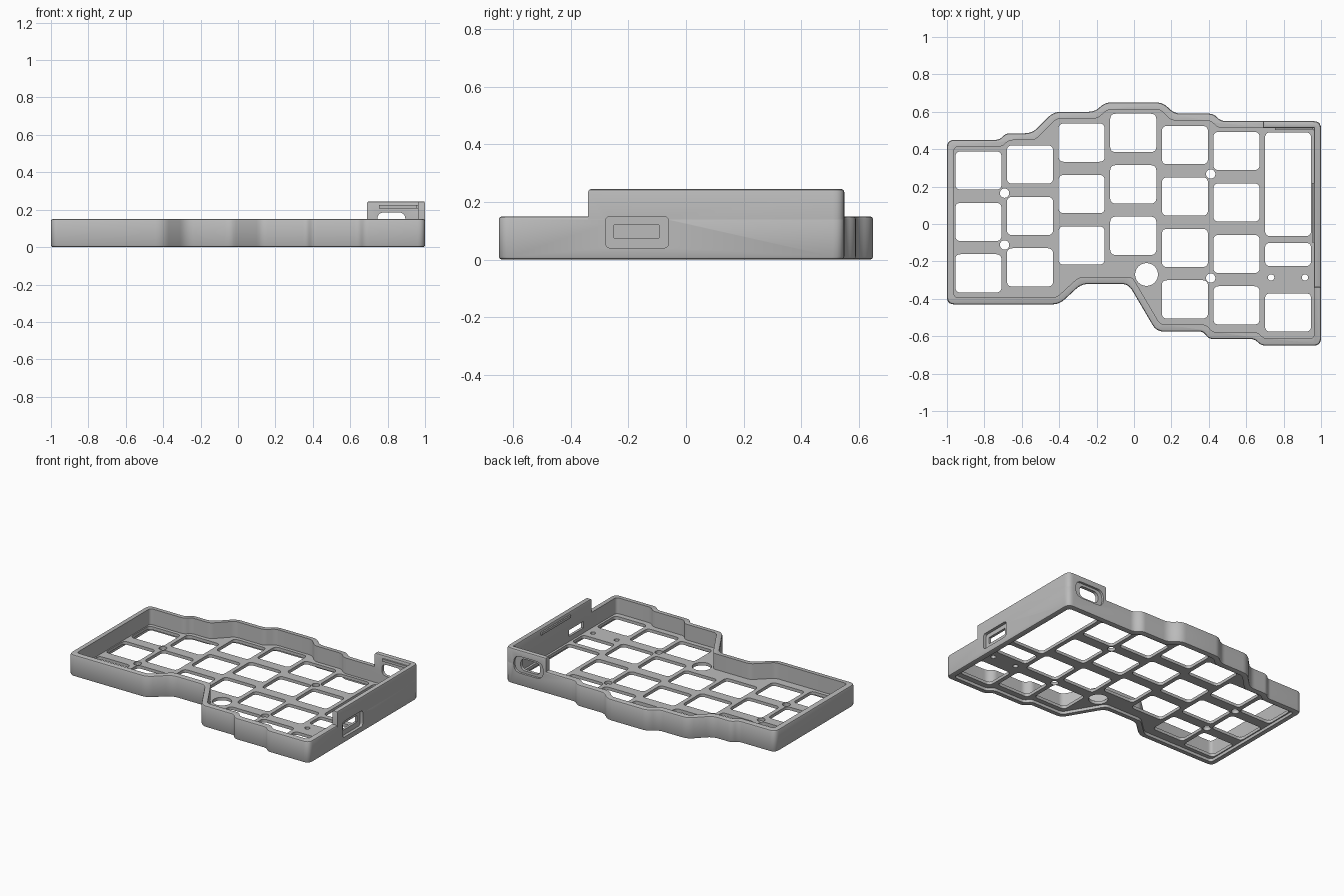
import bpy, bmesh, math
from mathutils import Vector, Matrix

cube = bpy.data.objects.get("Cube")
if cube:
    bpy.data.objects.remove(cube, do_unlink=True)

grey = bpy.data.materials.new("case_grey")
grey.use_nodes = True
grey.diffuse_color = (0.5, 0.5, 0.5, 1)
grey.node_tree.nodes["Principled BSDF"].inputs["Base Color"].default_value = (0.5, 0.5, 0.5, 1)

WALL, RIM, TALL = 0.037, 0.15, 0.245
PLATE_BOTTOM, PLATE_TOP = 0.02, 0.041


def offset(pts, d):
    """Move a clockwise outline inwards by d with mitred corners."""
    out = []
    for i, p in enumerate(pts):
        p = Vector(p)
        a = (p - Vector(pts[i - 1])).normalized()
        b = (Vector(pts[(i + 1) % len(pts)]) - p).normalized()
        na, nb = Vector((a.y, -a.x)), Vector((b.y, -b.x))
        out.append(p + (na + nb) * (d / (1 + na.dot(nb))))
    return out


def rounded(pts, r, steps=5):
    """Replace each corner by a short curve."""
    out = []
    for i, p in enumerate(pts):
        p = Vector(p)
        u, v = Vector(pts[i - 1]) - p, Vector(pts[(i + 1) % len(pts)]) - p
        k = min(r, 0.45 * u.length, 0.45 * v.length)
        a, b = p + u.normalized() * k, p + v.normalized() * k
        for s in range(steps + 1):
            t = s / steps
            out.append(a * (1 - t) ** 2 + p * (2 * t * (1 - t)) + b * t ** 2)
    return out


def rect(cx, cy, w, h):
    x, y = w / 2, h / 2
    return [(cx - x, cy + y), (cx + x, cy + y), (cx + x, cy - y), (cx - x, cy - y)]


def circle(cx, cy, r, n=32):
    return [(cx + r * math.cos(math.tau * i / n), cy - r * math.sin(math.tau * i / n)) for i in range(n)]


def loft(bm, layers, matrix=None):
    """Closed solid through (height, outline) layers of equal point count."""
    rings = [[bm.verts.new((p[0], p[1], z)) for p in pts] for z, pts in layers]
    n = len(rings[0])
    faces = [bm.faces.new(rings[0]), bm.faces.new(rings[-1][::-1])]
    for lo, hi in zip(rings, rings[1:]):
        for i in range(n):
            j = (i + 1) % n
            faces.append(bm.faces.new((lo[j], lo[i], hi[i], hi[j])))
    if matrix:
        bmesh.ops.transform(bm, matrix=matrix, verts=[v for ring in rings for v in ring])
    bmesh.ops.recalc_face_normals(bm, faces=faces)


def prism(bm, pts, z0, z1, matrix=None):
    loft(bm, [(z0, pts), (z1, pts)], matrix)


def make(name, bm):
    me = bpy.data.meshes.new(name)
    bm.to_mesh(me)
    bm.free()
    me.materials.append(grey)
    ob = bpy.data.objects.new(name, me)
    bpy.context.collection.objects.link(ob)
    return ob


# Stepped case outline, clockwise from the back corner
outline = [(-1, .45), (-.72, .45), (-.685, .485), (-.545, .485), (-.43, .6), (-.21, .6),
           (-.155, .65), (.155, .65), (.215, .59), (.425, .59), (.465, .55), (1, .55),
           (1, -.65), (.68, -.65), (.645, -.615), (.4, -.615), (.37, -.575), (.12, -.575),
           (-.03, -.32), (-.28, -.32), (-.4, -.43), (-1, -.43)]
edge = [(0, .01), (.003, .003), (.01, 0)]

# Outer body with eased top and bottom edges
bm = bmesh.new()
layers = edge + [(RIM - z, d) for z, d in reversed(edge)]
loft(bm, [(z, rounded(offset(outline, d), .04)) for z, d in layers])
body = make("case_body", bm)

# Raised corner wall around the controller bay
i = 1 - WALL
j = .55 - WALL
corner = [(.69, .55), (1, .55), (1, -.34), (i, -.34), (i, j), (.69, j)]


def corner_ring(d):
    """Wall outline with only its outer corner rounded."""
    r = offset(corner, d)
    return [r[0]] + rounded(r, .04)[6:12] + r[2:]


bm = bmesh.new()
layers = [(RIM - .02, 0)] + [(TALL - z, d) for z, d in reversed(edge)]
loft(bm, [(z, corner_ring(d)) for z, d in layers])
raised = make("raised_corner_wall", bm)

# Cavities above and below the switch plate
inner = rounded(offset(outline, WALL), .025)
bm = bmesh.new()
prism(bm, inner, PLATE_TOP, .3)
prism(bm, inner, -.1, PLATE_BOTTOM)
cavities = make("cavity_cutter", bm)

# Key openings by column: first row centre and row count
bm = bmesh.new()
columns = [(.286, 3), (.318, 3), (.435, 3), (.487, 3), (.422, 4), (.39, 4)]
keys = [rect(-.832 + .276 * c, top - .275 * r, .247, .205)
        for c, (top, rows) in enumerate(columns) for r in range(rows)]
keys += [rect(.824, .2125, .247, .555), rect(.824, -.163, .247, .125), rect(.824, -.473, .247, .205)]
for k in keys:
    prism(bm, rounded(k, .03), 0, .06)

# Screw holes, reset hole and peg holes
for x, y, r in [(-.692, .165, .025), (-.692, -.112, .025), (.41, .267, .025), (.41, -.289, .025),
                (.067, -.27, .061), (.733, -.286, .017), (.914, -.286, .017)]:
    prism(bm, circle(x, y, r), 0, .06)

# Side maps (y, z) outlines to +x, back maps (x, z) outlines to +y
side = Matrix(((0, 0, 1, 0), (1, 0, 0, 0), (0, 1, 0, 0), (0, 0, 0, 1)))
back = Matrix(((1, 0, 0, 0), (0, 0, 1, 0), (0, 1, 0, 0), (0, 0, 0, 1)))
prism(bm, rect(-.172, .098, .155, .045), .9, 1.1, side)
prism(bm, rounded(rect(.82, .145, .15, .08), .04), .45, .65, back)
openings = make("opening_cutter", bm)

# Shallow recesses around the switch and the cable port
bm = bmesh.new()
prism(bm, rounded(rect(-.17, .095, .22, .11), .02), .98, 1.1, side)
prism(bm, rounded(rect(.825, .145, .225, .115), .055), .535, .65, back)
recesses = make("recess_cutter", bm)

# Cut the parts and keep the finished meshes
for ob, cutters in ((body, (cavities, openings, recesses)), (raised, (openings, recesses))):
    for c in cutters:
        m = ob.modifiers.new(c.name, "BOOLEAN")
        m.operation, m.solver, m.object = "DIFFERENCE", "EXACT", c
    bpy.context.view_layer.update()
    done = bpy.data.meshes.new_from_object(ob.evaluated_get(bpy.context.evaluated_depsgraph_get()))
    ob.modifiers.clear()
    ob.data = done
    done.materials.clear()
    done.materials.append(grey)
    for p in done.polygons:
        p.material_index = 0
for c in (cavities, openings, recesses):
    bpy.data.objects.remove(c, do_unlink=True)

# Snap ridges inside the raised wall
bm = bmesh.new()
prism(bm, rect(.855, j, .2, .02), .207, .224)
prism(bm, rect(i, .06, .02, .32), .207, .224)
make("snap_ridges", bm)

bpy.ops.object.select_all(action="DESELECT")
for ob in (body, raised):
    ob.select_set(True)
    bpy.context.view_layer.objects.active = ob
bpy.ops.object.shade_smooth_by_angle(angle=math.radians(30))
